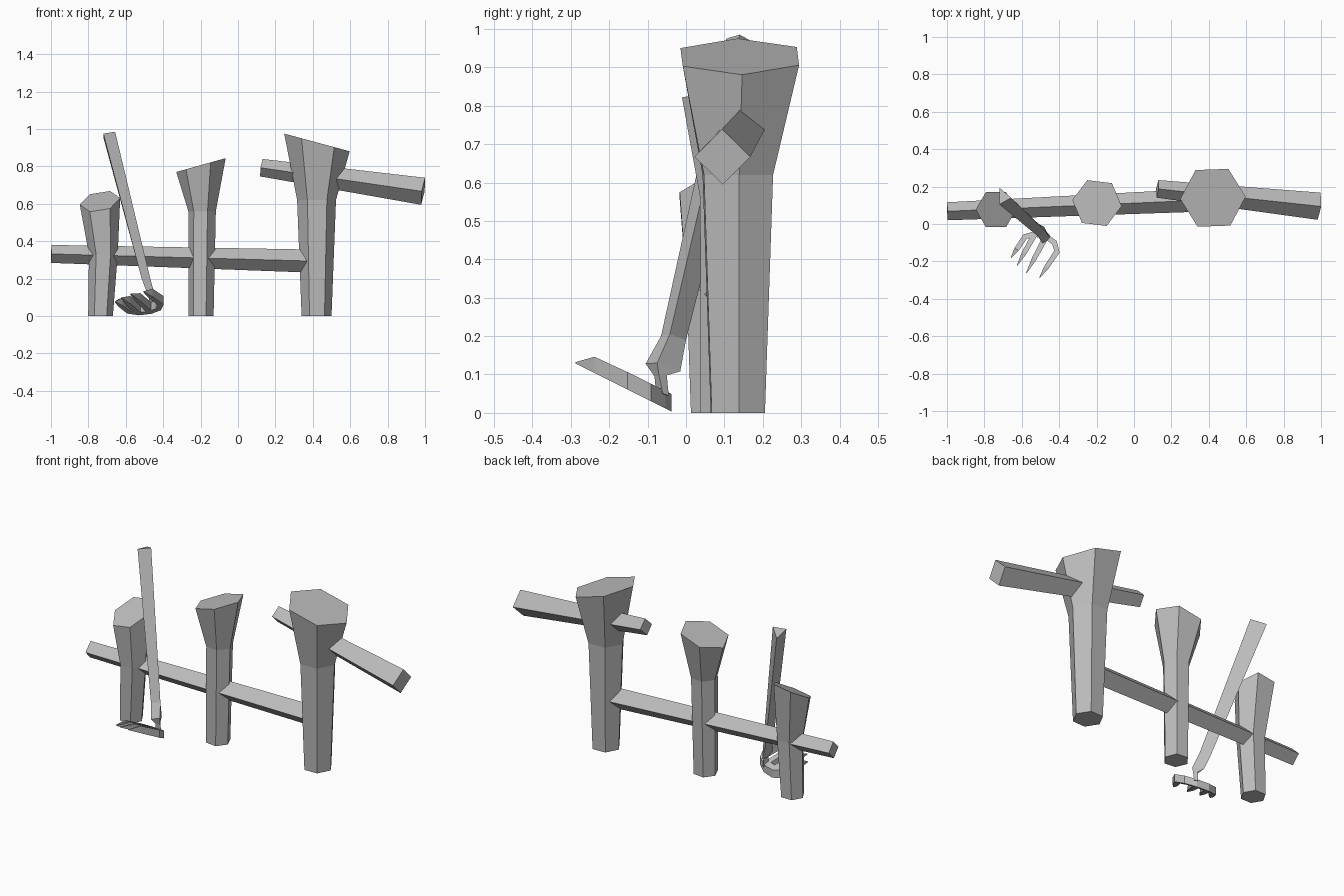
import bpy, bmesh
from math import cos, sin, radians
from mathutils import Vector

cube = bpy.data.objects.get("Cube")
if cube:
    bpy.data.objects.remove(cube, do_unlink=True)

grey = bpy.data.materials.new("plain_grey")
grey.use_nodes = True
COLOR = (0.5, 0.5, 0.5, 1)
grey.diffuse_color = COLOR
grey.node_tree.nodes["Principled BSDF"].inputs["Base Color"].default_value = COLOR


def loft(name, rings):
    """Skin a list of equal-sized rings and cap both ends."""
    bm = bmesh.new()
    rows = [[bm.verts.new(p) for p in ring] for ring in rings]
    n = len(rows[0])
    for a, b in zip(rows, rows[1:]):
        for i in range(n):
            j = (i + 1) % n
            bm.faces.new((a[i], a[j], b[j], b[i]))
    bm.faces.new(rows[0][::-1])
    bm.faces.new(rows[-1])
    bmesh.ops.recalc_face_normals(bm, faces=bm.faces)
    mesh = bpy.data.meshes.new(name)
    bm.to_mesh(mesh)
    bm.free()
    mesh.materials.append(grey)
    obj = bpy.data.objects.new(name, mesh)
    bpy.context.scene.collection.objects.link(obj)
    return obj


def post(name, base, waist, top, turn=0, slope=(0, 0)):
    """Six-sided post; each level is (x, y, z, radius), the top is cut at a slant."""
    rings = []
    for level in (base, waist, top):
        x, y, z, r = level
        ring = []
        for k in range(6):
            a = radians(60 * k + turn)
            dx, dy = r * cos(a), r * sin(a)
            tilt = dx * slope[0] + dy * slope[1] if level is top else 0
            ring.append((x + dx, y + dy, z + tilt))
        rings.append(ring)
    loft(name, rings)


def rail(name, start, end, r0, r1):
    """Square beam standing on its edge, tapering from r0 to r1."""
    a, b = Vector(start), Vector(end)
    axis = (b - a).normalized()
    side = axis.cross(Vector((0, 0, 1))).normalized()
    up = side.cross(axis)
    loft(name, [[p + d * r for d in (up, side, -up, -side)]
                for p, r in ((a, r0), (b, r1))])


# Three fence posts
post("small_post", (-0.735, 0.07, 0, 0.066), (-0.72, 0.068, 0.33, 0.077),
     (-0.738, 0.077, 0.613, 0.108), slope=(0.16, 0.5))
post("middle_post", (-0.197, 0.1, 0, 0.067), (-0.192, 0.105, 0.56, 0.074),
     (-0.198, 0.112, 0.807, 0.133), turn=-7, slope=(0.28, 0))
post("large_post", (0.42, 0.135, 0, 0.08), (0.42, 0.135, 0.62, 0.104),
     (0.422, 0.14, 0.928, 0.175), turn=2, slope=(-0.27, 0))

# Two rails
rail("lower_rail", (-0.998, 0.068, 0.332), (0.42, 0.13, 0.293), 0.048, 0.062)
rail("upper_rail", (0.125, 0.188, 0.793), (0.99, 0.095, 0.667), 0.047, 0.073)

# Rake handle: three-sided shaft, socket and neck
loft("rake_handle", [
    [(-0.72, 0.105, 0.975), (-0.657, 0.14, 0.985), (-0.72, 0.195, 0.955)],
    [(-0.515, -0.065, 0.2), (-0.47, -0.042, 0.205), (-0.51, 0, 0.19)],
    [(-0.488, -0.105, 0.128), (-0.45, -0.075, 0.13), (-0.48, -0.015, 0.108)],
    [(-0.475, -0.082, 0.095), (-0.453, -0.07, 0.095), (-0.465, -0.05, 0.098)],
    [(-0.475, -0.078, 0.05), (-0.45, -0.06, 0.05), (-0.465, -0.045, 0.045)]])


def strip(name, path, sizes):
    """Flat bar on the sloping head plane; sizes are (width, thickness) per point."""
    pts = [Vector(p) for p in path]
    rings = []
    for i, p in enumerate(pts):
        along = (pts[min(i + 1, len(pts) - 1)] - pts[max(i - 1, 0)]).normalized()
        w, t = sizes[i]
        off = Vector((-along.y, along.x)) * w / 2
        ring = []
        for q, h in ((p + off, 0), (p - off, 0), (p - off, t), (p + off, t)):
            ring.append((q.x, q.y, 0.005 + 0.5 * (-0.04 - q.y) + h))
        rings.append(ring)
    loft(name, rings)


def part_way(root, tip, f=0.6):
    return tuple(Vector(root).lerp(Vector(tip), f))


# Rake head: curved back whose ends run on as the outer tines
FULL, MID, TIP = (0.03, 0.045), (0.026, 0.042), (0.004, 0.003)
arc = [(-0.583, -0.068), (-0.53, -0.053), (-0.47, -0.067), (-0.425, -0.1), (-0.412, -0.148)]
tip_a, tip_d = (-0.657, -0.18), (-0.505, -0.287)
strip("rake_head",
      [tip_a, part_way(arc[0], tip_a)] + arc + [part_way(arc[-1], tip_d), tip_d],
      [TIP, MID] + [FULL] * len(arc) + [MID, TIP])

# Inner tines
for label, root, tip in (("left", arc[2], (-0.575, -0.262)),
                         ("right", arc[1], (-0.625, -0.222))):
    strip("inner_tine_" + label, [root, part_way(root, tip), tip], [FULL, MID, TIP])
